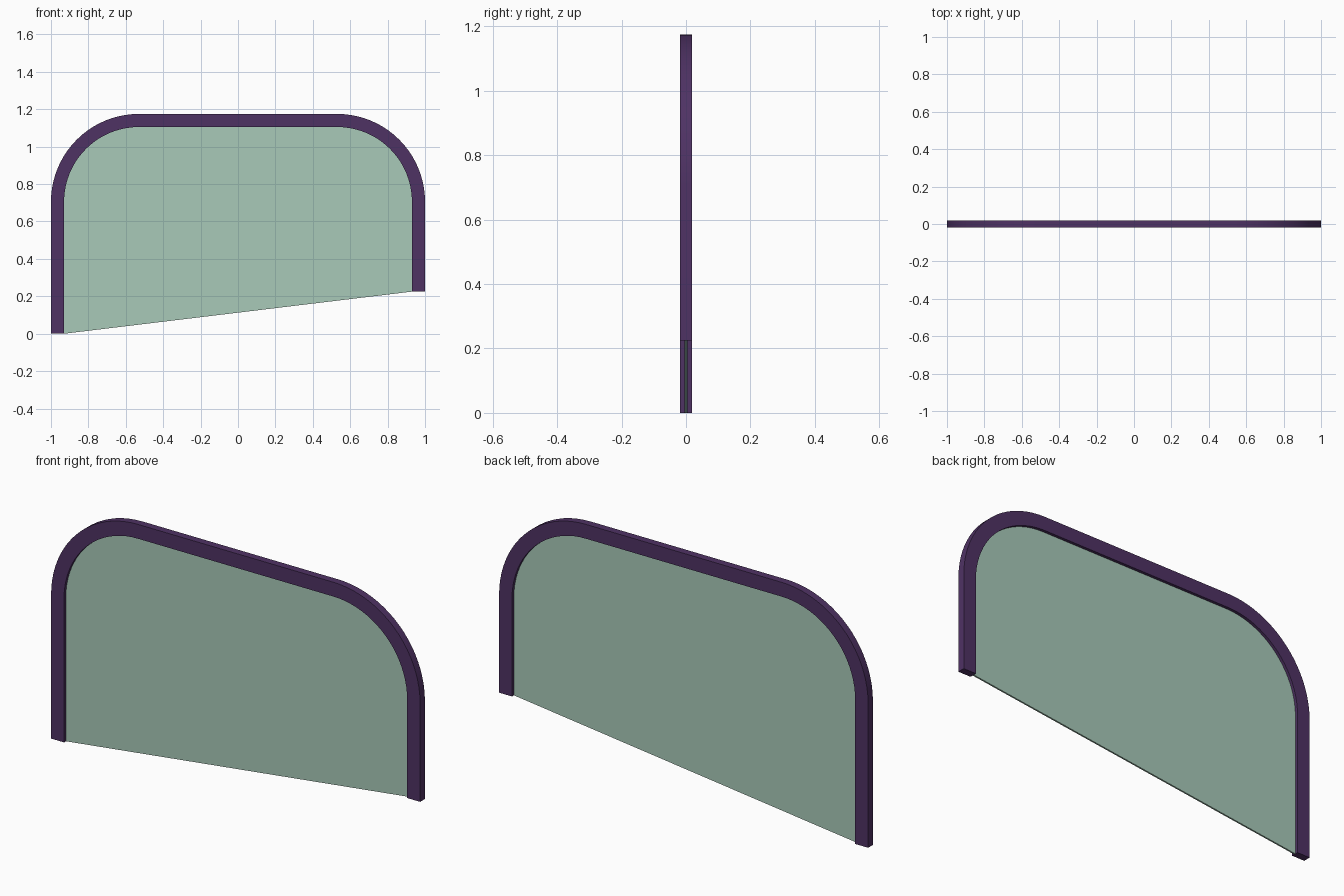
import bpy
import bmesh
from math import sin, cos, pi, radians

cube = bpy.data.objects.get("Cube")
if cube:
    bpy.data.objects.remove(cube, do_unlink=True)

HALF, TOP, RADIUS, WIDTH = 1.0, 1.175, 0.47, 0.07
LOW, HIGH = 0.0, 0.225          # leg ends on the two sides
STEPS = 20


def make_material(name, color):
    mat = bpy.data.materials.new(name)
    mat.use_nodes = True
    mat.diffuse_color = (*color, 1)
    mat.node_tree.nodes["Principled BSDF"].inputs["Base Color"].default_value = (*color, 1)
    return mat


def arch(inset):
    """Open arch outline from the low leg to the high leg, moved inwards."""
    r, cx, cz = RADIUS - inset, HALF - RADIUS, TOP - RADIUS
    pts = [(-HALF + inset, LOW)]
    for side, start in ((-1, pi), (1, pi / 2)):
        for i in range(STEPS + 1):
            a = start - i * pi / 2 / STEPS
            pts.append((side * cx + r * cos(a), cz + r * sin(a)))
    return pts + [(HALF - inset, HIGH)]


def extrude_part(name, faces, depth, mat):
    """Flat faces in the xz plane, given thickness along y."""
    bm = bmesh.new()
    for pts in faces:
        bm.faces.new([bm.verts.new((x, -depth / 2, z)) for x, z in pts])
    bmesh.ops.remove_doubles(bm, verts=bm.verts, dist=1e-5)
    grown = bmesh.ops.extrude_face_region(bm, geom=bm.faces[:], use_keep_orig=True)
    moved = [v for v in grown["geom"] if isinstance(v, bmesh.types.BMVert)]
    bmesh.ops.translate(bm, verts=moved, vec=(0, depth, 0))
    bmesh.ops.recalc_face_normals(bm, faces=bm.faces)
    mesh = bpy.data.meshes.new(name)
    bm.to_mesh(mesh)
    bm.free()
    mesh.materials.append(mat)
    obj = bpy.data.objects.new(name, mesh)
    bpy.context.collection.objects.link(obj)
    bpy.ops.object.select_all(action="DESELECT")
    obj.select_set(True)
    bpy.context.view_layer.objects.active = obj
    bpy.ops.object.shade_smooth_by_angle(angle=radians(30))
    return obj


purple = make_material("dark purple", (0.078, 0.032, 0.127))
green = make_material("pale green", (0.392, 0.591, 0.485))

# Arched frame, one quad per outline segment
outer, inner = arch(0), arch(WIDTH)
quads = [(outer[i], outer[i + 1], inner[i + 1], inner[i]) for i in range(len(outer) - 1)]
extrude_part("frame", quads, 0.037, purple)

# Glass pane with a sloping lower edge
extrude_part("pane", [arch(WIDTH)], 0.008, green)
